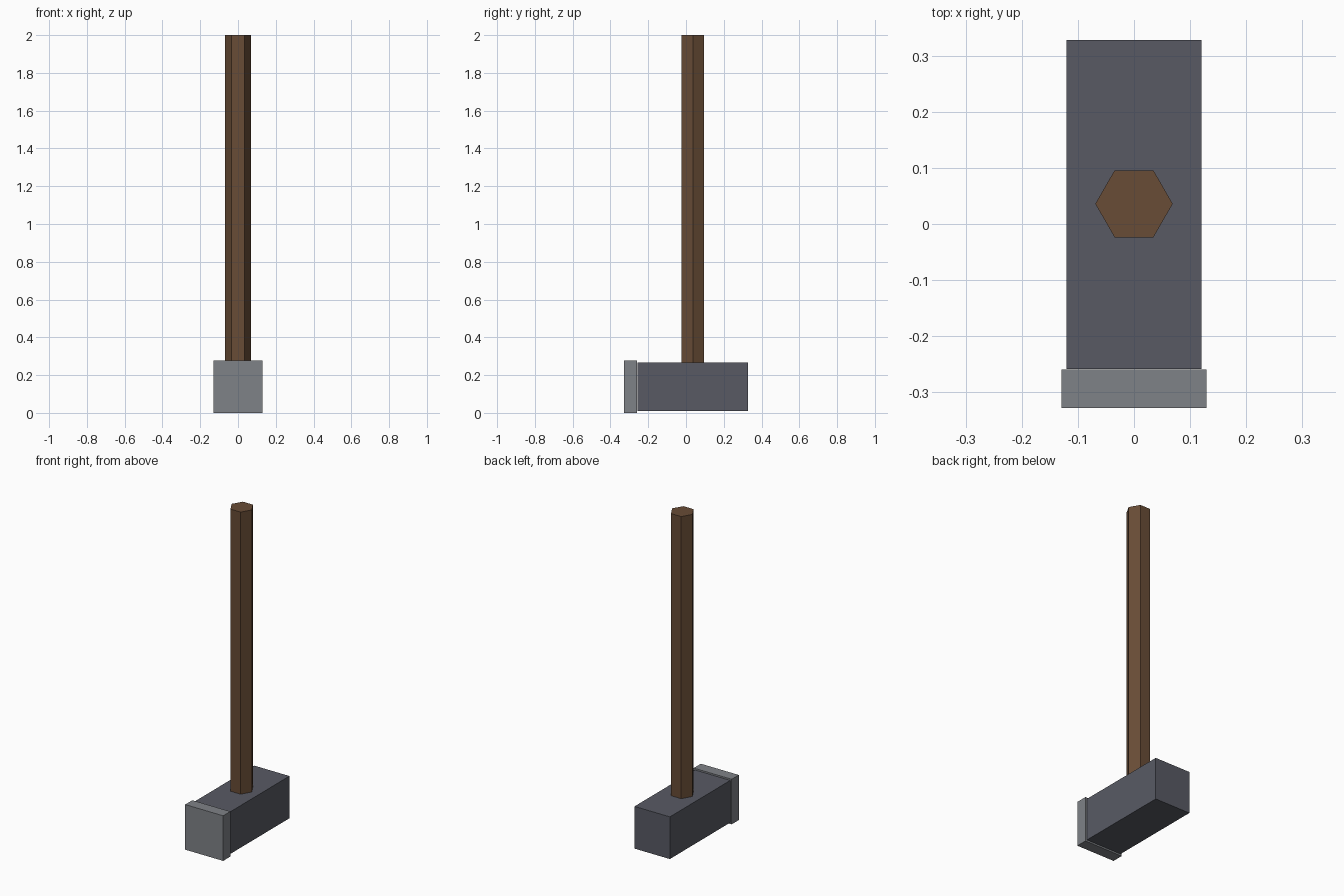
import bpy
import math

if "Cube" in bpy.data.objects:
    bpy.data.objects.remove(bpy.data.objects["Cube"])


def material(name, rgb):
    """Flat material from 0-255 sRGB values."""
    def linear(c):
        c /= 255
        return c / 12.92 if c <= 0.04045 else ((c + 0.055) / 1.055) ** 2.4
    mat = bpy.data.materials.new(name)
    mat.diffuse_color = (*[linear(c) for c in rgb], 1.0)
    mat.use_nodes = True
    mat.node_tree.nodes["Principled BSDF"].inputs["Base Color"].default_value = mat.diffuse_color
    return mat


def box(name, x, y, z, mat):
    """Box from (min, max) ranges on each axis."""
    spans = (x, y, z)
    bpy.ops.mesh.primitive_cube_add(size=1, location=[(a + b) / 2 for a, b in spans])
    obj = bpy.context.object
    obj.name = name
    obj.scale = [b - a for a, b in spans]
    bpy.ops.object.transform_apply(location=False, rotation=False, scale=True)
    obj.data.materials.append(mat)
    return obj


wood = material("brown wood", (104, 76, 54))
dark_steel = material("dark steel", (88, 90, 100))
light_steel = material("light steel", (127, 130, 135))

# Hammer head and the slightly larger striking plate on its front end
box("hammer_head", (-0.12, 0.12), (-0.258, 0.328), (0.009, 0.268), dark_steel)
box("striking_plate", (-0.129, 0.129), (-0.328, -0.259), (0.0, 0.277), light_steel)

# Six-sided handle, corners pointing along x, sunk into the head
bottom, top = 0.2, 2.0
bpy.ops.mesh.primitive_cylinder_add(
    vertices=6, radius=0.069, depth=top - bottom,
    location=(0, 0.036, (bottom + top) / 2), rotation=(0, 0, math.radians(30)))
handle = bpy.context.object
handle.name = "handle"
bpy.ops.object.transform_apply(location=False, rotation=True, scale=False)
handle.data.materials.append(wood)
